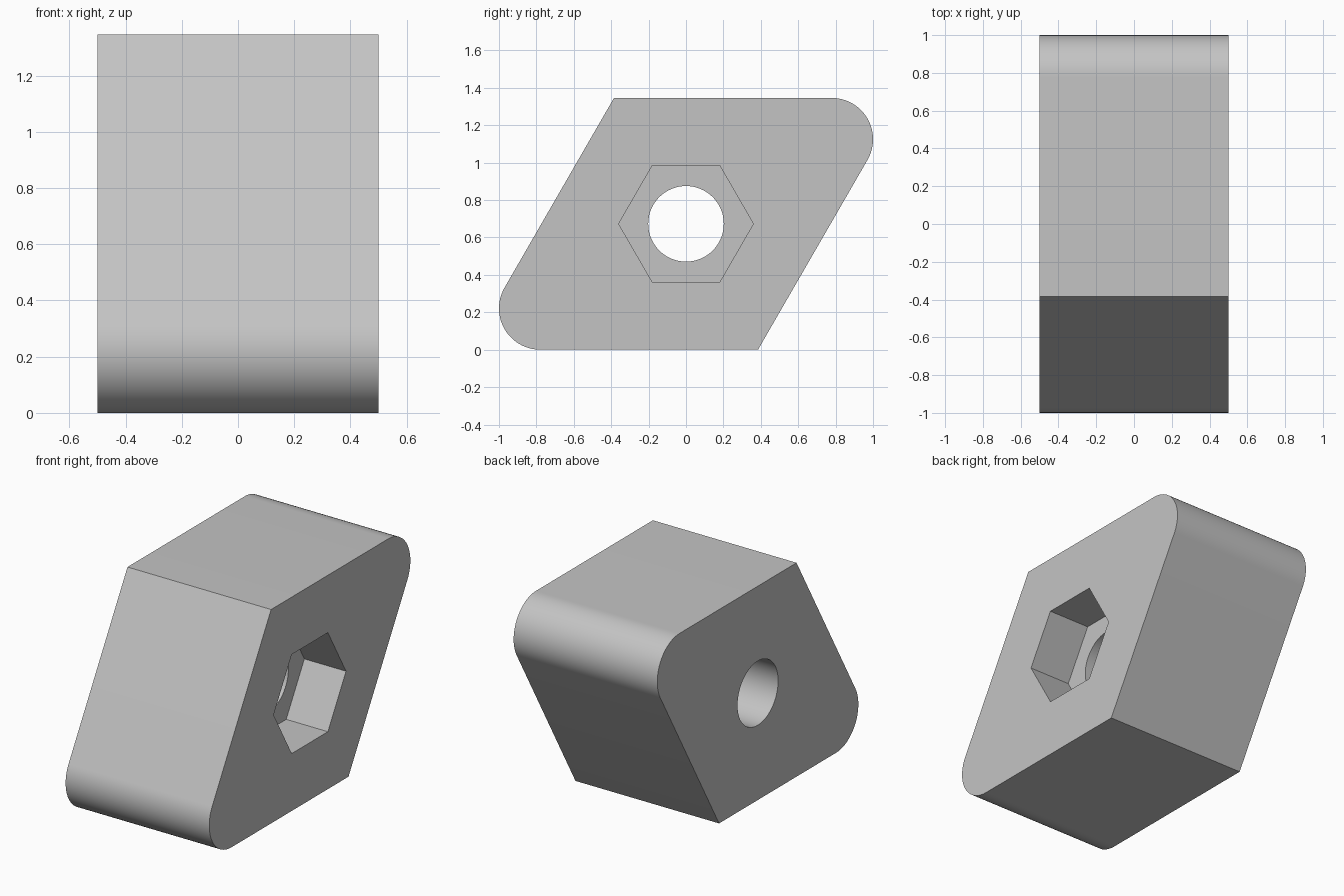
import bpy, bmesh
from math import sin, cos, pi, radians, sqrt

if "Cube" in bpy.data.objects:
    bpy.data.objects.remove(bpy.data.objects["Cube"])

WIDTH, HEIGHT = 1.0, 1.346
MID = HEIGHT / 2
CORNER = 0.385      # y of the sharp corners
RADIUS = 0.221      # rounding of the acute corners
POCKET = 0.29       # depth of the hexagonal pocket

grey = bpy.data.materials.new("grey")
grey.use_nodes = True
colour = (0.55, 0.55, 0.55, 1)
grey.diffuse_color = colour
grey.node_tree.nodes["Principled BSDF"].inputs["Base Color"].default_value = colour


def prism(name, outline, x0, x1):
    """Extrude a (y, z) outline along x."""
    bm = bmesh.new()
    face = bm.faces.new([bm.verts.new((x0, y, z)) for y, z in outline])
    ext = bmesh.ops.extrude_face_region(bm, geom=[face])
    moved = [v for v in ext["geom"] if isinstance(v, bmesh.types.BMVert)]
    bmesh.ops.translate(bm, verts=moved, vec=(x1 - x0, 0, 0))
    bmesh.ops.recalc_face_normals(bm, faces=bm.faces)
    mesh = bpy.data.meshes.new(name)
    bm.to_mesh(mesh)
    bm.free()
    mesh.materials.append(grey)
    obj = bpy.data.objects.new(name, mesh)
    bpy.context.collection.objects.link(obj)
    return obj


def ring(radius, sides):
    return [(radius * cos(2 * pi * i / sides), MID + radius * sin(2 * pi * i / sides))
            for i in range(sides)]


# Slanted block: one sharp and one rounded corner, repeated by a half turn
steps = 24
half = [(CORNER, 0)]
for i in range(steps + 1):
    a = radians(-30 + 120 * i / steps)
    half.append((1 - RADIUS + RADIUS * cos(a), HEIGHT - RADIUS + RADIUS * sin(a)))
outline = half + [(-y, HEIGHT - z) for y, z in half]
block = prism("block", outline, -WIDTH / 2, WIDTH / 2)

# Through hole and hexagonal pocket on the +x side
cutters = [
    prism("bolt_hole_cutter", ring(0.202, 64), -WIDTH, WIDTH),
    prism("nut_pocket_cutter", ring(0.36, 6), WIDTH / 2 - POCKET, WIDTH),
]
bpy.ops.object.select_all(action="DESELECT")
bpy.context.view_layer.objects.active = block
block.select_set(True)
for cutter in cutters:
    cutter.hide_render = True
    mod = block.modifiers.new(cutter.name, "BOOLEAN")
    mod.operation = "DIFFERENCE"
    mod.solver = "EXACT"
    mod.object = cutter
    bpy.ops.object.modifier_apply(modifier=mod.name)
    bpy.data.objects.remove(cutter)

bpy.ops.object.shade_smooth_by_angle(angle=radians(25))
